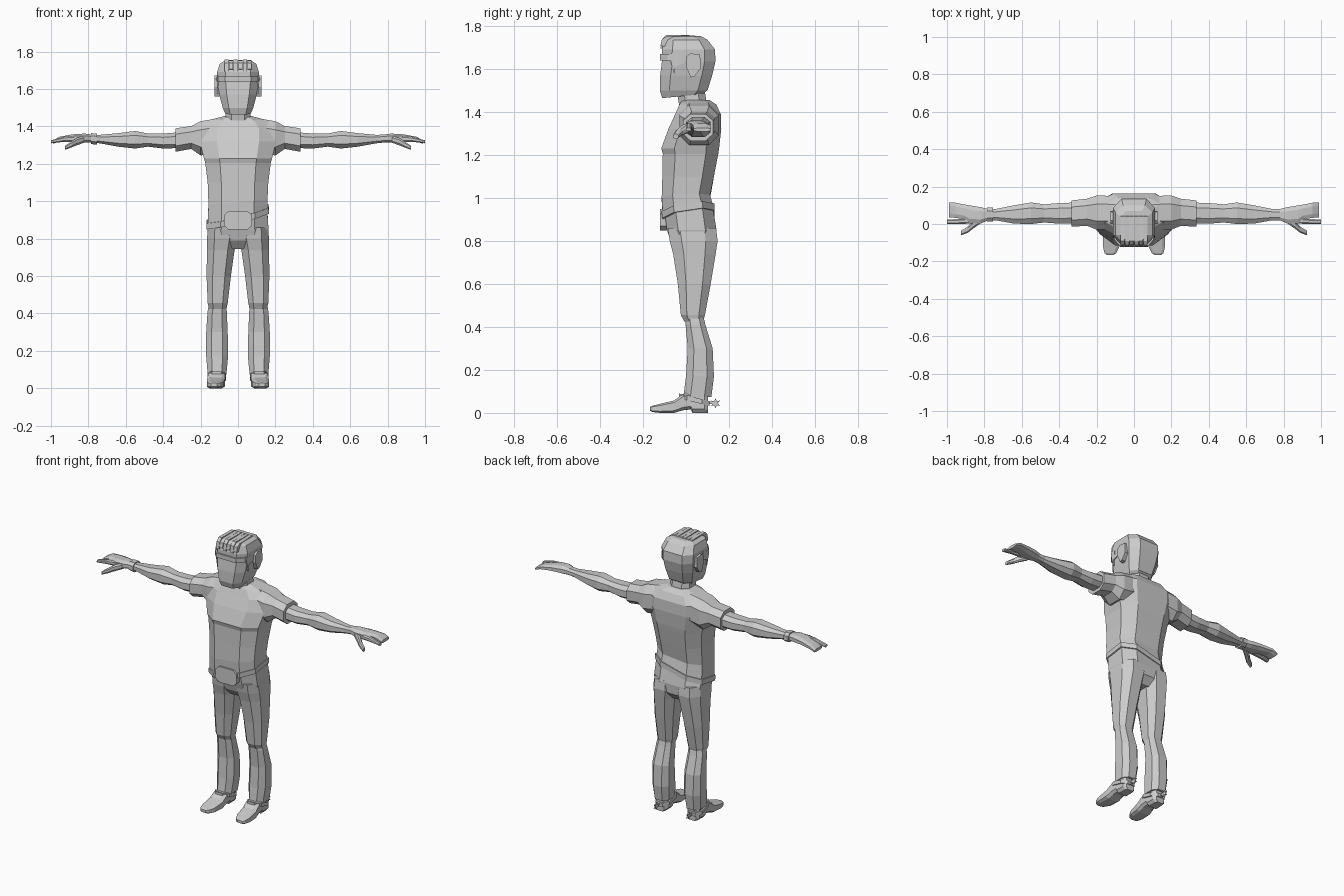
import bpy, bmesh, math
from mathutils import Vector

grey = bpy.data.materials.new("light_grey")
grey.diffuse_color = (0.6, 0.6, 0.6, 1)

# axis order: (along, first, second) -> (x, y, z)
ORDER = {'z': lambda t, a, b: (a, b, t),
         'x': lambda t, a, b: (t, a, b),
         'y': lambda t, a, b: (a, t, b)}


def finish(name, bm, mirror):
    bmesh.ops.recalc_face_normals(bm, faces=bm.faces)
    me = bpy.data.meshes.new(name)
    bm.to_mesh(me)
    bm.free()
    me.materials.append(grey)
    ob = bpy.data.objects.new(name, me)
    bpy.context.collection.objects.link(ob)
    if mirror:
        ob.modifiers.new("mirror", 'MIRROR').use_mirror_merge = False
    return ob


def loft(name, axis, rings, k=0.5, mirror=False, tilt=None):
    """Skin chamfered boxes given as (position, min_a, max_a, min_b, max_b)."""
    bm = bmesh.new()
    loops = []
    shape = [(1, -k), (1, k), (k, 1), (-k, 1), (-1, k), (-1, -k), (-k, -1), (k, -1)]
    for i, (t, a0, a1, b0, b1) in enumerate(rings):
        loop = []
        for u, v in shape:
            p = Vector(ORDER[axis](t, (a0 + a1) / 2 + u * (a1 - a0) / 2,
                                   (b0 + b1) / 2 + v * (b1 - b0) / 2))
            if tilt and i in tilt:
                p.z += tilt[i][0] * p.x + tilt[i][1] * p.y
            loop.append(bm.verts.new(p))
        loops.append(loop)
    for p, q in zip(loops, loops[1:]):
        for i in range(8):
            j = (i + 1) % 8
            bm.faces.new((p[i], p[j], q[j], q[i]))
    bm.faces.new(loops[0])
    bm.faces.new(loops[-1])
    return finish(name, bm, mirror)


def prism(name, axis, pts, t0, t1, mirror=False):
    """Extrude an outline along an axis."""
    bm = bmesh.new()
    a, b = [[bm.verts.new(ORDER[axis](t, *p)) for p in pts] for t in (t0, t1)]
    bm.faces.new(a)
    bm.faces.new(b)
    for i in range(len(pts)):
        j = (i + 1) % len(pts)
        bm.faces.new((a[i], a[j], b[j], b[i]))
    return finish(name, bm, mirror)


# Shirt with a slanted hem
loft("shirt", 'z', [
    (0.915, -0.162, 0.158, -0.108, 0.128),
    (1.00, -0.158, 0.158, -0.113, 0.112),
    (1.10, -0.162, 0.162, -0.110, 0.130),
    (1.205, -0.175, 0.175, -0.108, 0.150),
    (1.23, -0.182, 0.182, -0.115, 0.154),
    (1.32, -0.205, 0.205, -0.082, 0.164),
    (1.39, -0.205, 0.205, -0.050, 0.162),
    (1.435, -0.150, 0.150, -0.030, 0.140),
    (1.455, -0.075, 0.075, -0.015, 0.110)], k=0.55,
    tilt={0: (0.25, 0.15), 1: (0.1, 0.05)})

# Belt and buckle
loft("belt", 'z', [
    (0.90, -0.168, 0.165, -0.110, 0.133),
    (0.932, -0.167, 0.164, -0.114, 0.132)], k=0.55,
    tilt={0: (0.25, 0.15), 1: (0.25, 0.15)})
prism("buckle", 'y', [
    (-0.075, 0.87), (-0.05, 0.848), (0.05, 0.848), (0.075, 0.87),
    (0.075, 0.925), (0.05, 0.948), (-0.05, 0.948), (-0.075, 0.925)], -0.122, -0.07)

# Trousers: pelvis, thighs and shins
loft("pelvis", 'z', [
    (0.745, -0.05, 0.05, -0.03, 0.10),
    (0.79, -0.15, 0.15, -0.070, 0.138),
    (0.85, -0.163, 0.163, -0.088, 0.142),
    (0.92, -0.157, 0.157, -0.100, 0.126)], k=0.55, tilt={3: (0.2, 0.1)})
loft("thigh", 'z', [
    (0.86, 0.015, 0.160, -0.085, 0.140),
    (0.80, 0.005, 0.166, -0.076, 0.147),
    (0.74, 0.018, 0.166, -0.060, 0.138),
    (0.60, 0.038, 0.168, -0.038, 0.115),
    (0.455, 0.055, 0.162, -0.024, 0.088),
    (0.425, 0.062, 0.155, -0.008, 0.080)], mirror=True)
loft("shin", 'z', [
    (0.455, 0.062, 0.155, -0.005, 0.080),
    (0.41, 0.060, 0.163, -0.002, 0.090),
    (0.30, 0.055, 0.170, 0.008, 0.124),
    (0.17, 0.053, 0.170, 0.000, 0.130),
    (0.075, 0.062, 0.162, -0.012, 0.118)], mirror=True)

# Boots with raised heel, ankle strap and star spur
loft("boot", 'y', [
    (0.102, 0.085, 0.142, 0.0, 0.085),
    (0.085, 0.073, 0.155, 0.0, 0.10),
    (0.030, 0.072, 0.157, 0.0, 0.10),
    (0.022, 0.072, 0.157, 0.016, 0.10),
    (-0.015, 0.070, 0.160, 0.012, 0.088),
    (-0.055, 0.070, 0.165, 0.0, 0.058),
    (-0.12, 0.078, 0.166, 0.0, 0.042),
    (-0.155, 0.095, 0.158, 0.004, 0.034),
    (-0.167, 0.112, 0.145, 0.010, 0.028)], k=0.65, mirror=True)
loft("ankle_strap", 'z', [
    (0.060, 0.064, 0.164, -0.032, 0.110),
    (0.082, 0.064, 0.164, -0.032, 0.110)], mirror=True, tilt={0: (0, -0.25), 1: (0, -0.25)})
prism("spur_arm", 'y', [(0.109, 0.042), (0.121, 0.042), (0.121, 0.052), (0.109, 0.052)],
      0.095, 0.135, mirror=True)
star = []
for i in range(12):
    r = 0.024 if i % 2 else 0.011
    star.append((0.137 + r * math.cos(i * math.pi / 6), 0.045 + r * math.sin(i * math.pi / 6)))
prism("spur_star", 'x', star, 0.111, 0.119, mirror=True)

# Sleeves and arms
loft("sleeve", 'x', [
    (0.10, -0.03, 0.150, 1.26, 1.445),
    (0.20, -0.030, 0.152, 1.245, 1.428),
    (0.25, -0.010, 0.135, 1.280, 1.402),
    (0.333, -0.014, 0.126, 1.265, 1.390)], mirror=True)
loft("arm", 'x', [
    (0.30, 0.005, 0.115, 1.285, 1.37),
    (0.40, 0.002, 0.112, 1.282, 1.362),
    (0.48, 0.008, 0.105, 1.292, 1.362),
    (0.55, 0.000, 0.115, 1.282, 1.376),
    (0.64, 0.002, 0.100, 1.292, 1.364),
    (0.74, 0.020, 0.080, 1.310, 1.355),
    (0.79, 0.020, 0.080, 1.315, 1.357)], mirror=True)
loft("wristband", 'x', [
    (-0.785, 0.013, 0.088, 1.306, 1.364),
    (-0.753, 0.013, 0.088, 1.302, 1.362)])

# Hands: palm with joined fingers, index finger, thumb
loft("palm", 'x', [
    (0.78, 0.020, 0.080, 1.315, 1.357),
    (0.82, 0.002, 0.090, 1.314, 1.362),
    (0.88, 0.004, 0.100, 1.318, 1.358),
    (0.905, 0.025, 0.104, 1.318, 1.354),
    (0.955, 0.033, 0.114, 1.318, 1.345),
    (0.988, 0.036, 0.116, 1.308, 1.326)], mirror=True)
loft("index_finger", 'x', [
    (0.86, 0.003, 0.035, 1.318, 1.352),
    (0.93, 0.000, 0.027, 1.318, 1.345),
    (1.00, 0.000, 0.024, 1.310, 1.326)], mirror=True)
loft("thumb", 'x', [
    (0.82, 0.004, 0.040, 1.314, 1.35),
    (0.86, -0.025, 0.015, 1.300, 1.340),
    (0.89, -0.048, -0.015, 1.288, 1.320),
    (0.925, -0.060, -0.036, 1.275, 1.296)], mirror=True)

# Neck and head
loft("neck", 'z', [
    (1.42, -0.07, 0.07, -0.030, 0.100),
    (1.54, -0.062, 0.062, -0.050, 0.080)])
loft("head", 'z', [
    (1.475, -0.068, 0.068, -0.110, 0.075),
    (1.50, -0.082, 0.082, -0.122, 0.100),
    (1.57, -0.100, 0.100, -0.120, 0.122),
    (1.635, -0.110, 0.110, -0.112, 0.137),
    (1.69, -0.112, 0.112, -0.112, 0.135),
    (1.735, -0.098, 0.098, -0.100, 0.100),
    (1.752, -0.070, 0.070, -0.090, 0.070)], k=0.6,
    tilt={0: (0, 0.1)})
prism("ear", 'x', [(0.0, 1.655), (0.02, 1.672), (0.065, 1.667), (0.07, 1.605),
                   (0.04, 1.565), (0.022, 1.56), (0.0, 1.61)], 0.09, 0.125, mirror=True)
prism("sideburn", 'x', [(-0.055, 1.575), (-0.05, 1.61), (-0.01, 1.625), (-0.01, 1.69),
                        (-0.06, 1.69), (-0.075, 1.65)], 0.09, 0.112, mirror=True)

# Wraparound glasses
prism("glasses", 'z', [(-0.114, -0.04), (-0.104, -0.085), (-0.07, -0.122), (0.07, -0.122),
                       (0.104, -0.085), (0.114, -0.04), (0.08, -0.04), (-0.08, -0.04)],
      1.64, 1.668)

# Swept hair tufts along the fringe
for i in range(6):
    x = -0.0625 + 0.025 * i
    drop = 0.012 * (i % 2)
    prism("hair_tuft", 'x', [(-0.085, 1.69 + drop), (-0.119, 1.695 + drop), (-0.112, 1.738),
                             (-0.09, 1.758 - drop / 2), (0.04, 1.756), (0.05, 1.74)],
          x - 0.011, x + 0.011)
